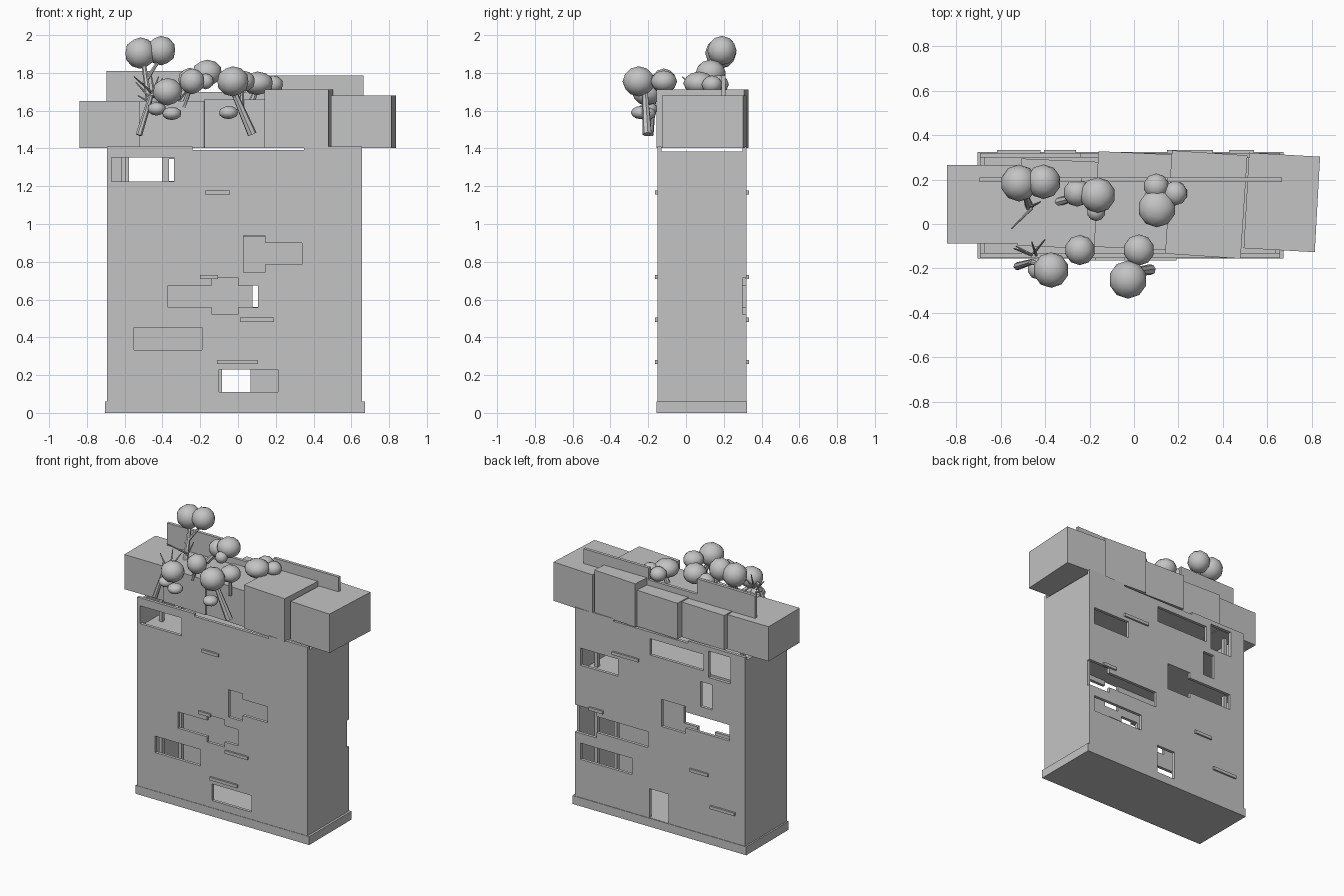
import bpy, bmesh, math
from mathutils import Vector

grey = bpy.data.materials.new("plain_grey")
grey.diffuse_color = (0.55, 0.55, 0.55, 1)


def finish(name, bm, smooth=False):
    me = bpy.data.meshes.new(name)
    bm.to_mesh(me)
    bm.free()
    me.materials.append(grey)
    for p in me.polygons:
        p.use_smooth = smooth
    ob = bpy.data.objects.new(name, me)
    bpy.context.collection.objects.link(ob)
    return ob


def box(name, x0, x1, y0, y1, z0, z1, rot=0):
    bm = bmesh.new()
    bmesh.ops.create_cube(bm, size=1)
    for v in bm.verts:
        v.co = Vector((v.co.x * (x1 - x0), v.co.y * (y1 - y0), v.co.z * (z1 - z0)))
    ob = finish(name, bm)
    ob.location = ((x0 + x1) / 2, (y0 + y1) / 2, (z0 + z1) / 2)
    ob.rotation_euler.z = math.radians(rot)
    return ob


def wall(name, y, holes):
    """Thin upright wall with rectangular openings (x0, x1, z0, z1)."""
    xs, zs = {X0, X1}, {0.06, TOP}
    for a, b, c, d in holes:
        xs |= {max(a, X0), min(b, X1)}
        zs |= {c, min(d, TOP)}
    xs, zs = sorted(xs), sorted(zs)
    bm = bmesh.new()
    for a, b in zip(xs, xs[1:]):
        for c, d in zip(zs, zs[1:]):
            mx, mz = (a + b) / 2, (c + d) / 2
            if any(h[0] < mx < h[1] and h[2] < mz < h[3] for h in holes):
                continue
            bm.faces.new([bm.verts.new(p) for p in ((a, y, c), (b, y, c), (b, y, d), (a, y, d))])
    bmesh.ops.remove_doubles(bm, verts=bm.verts, dist=1e-5)
    ob = finish(name, bm)
    m = ob.modifiers.new("thickness", 'SOLIDIFY')
    m.thickness, m.offset = T, 0


X0, X1, Y0, Y1, TOP, T = -0.693, 0.656, -0.152, 0.32, 1.41, 0.022

# hollow building shell
box("base_plinth", -0.704, 0.672, -0.155, 0.324, 0, 0.06)
wall("front_wall", Y0 + T / 2, [
    (-0.67, -0.34, 1.225, 1.353),
    (0.03, 0.143, 0.743, 0.94), (0.143, 0.339, 0.785, 0.90),
    (-0.37, 0.106, 0.557, 0.674), (-0.138, 0.0, 0.52, 0.716),
    (-0.55, -0.19, 0.334, 0.452),
    (-0.10, 0.212, 0.111, 0.23),
    (-0.24, 0.35, 1.392, 1.5)])
wall("back_wall", Y1 - T / 2, [
    (-0.364, 0.06, 1.228, 1.345), (-0.577, -0.402, 1.19, 1.38),
    (-0.43, -0.34, 0.965, 1.145), (0.316, 0.612, 1.007, 1.13),
    (-0.57, -0.22, 0.78, 0.895), (-0.22, -0.03, 0.74, 0.935),
    (0.076, 0.484, 0.56, 0.674), (0.484, 0.7, 0.52, 0.715),
    (0.204, 0.612, 0.333, 0.45), (-0.084, 0.065, 0.062, 0.27),
    (-0.24, 0.35, 1.392, 1.5)])
box("left_wall", X0, X0 + T, Y0 + T, Y1 - T, 0.06, 1.385)
box("right_wall", X1 - T, X1, Y0 + T, Y1 - T, 0.06, 1.385)

# inside floors and posts
for z in (0.95, 1.205):
    box("inner_floor", X0 + T, X1 - T, Y0 + T, Y1 - T, z - 0.015, z)
for x, ys in ((-0.605, (0.0, 0.22)), (0.585, (0.17, -0.05))):
    for y in ys:
        box("inner_post", x - 0.013, x + 0.013, y - 0.013, y + 0.013, 0.06, 1.38)

# small ledges on both faces
for x0, x1, z in ((-0.175, -0.043, 1.167), (-0.20, -0.106, 0.72), (0.01, 0.19, 0.493), (-0.11, 0.106, 0.27)):
    box("front_ledge", x0, x1, Y0 - 0.013, Y0 + 0.005, z - 0.011, z + 0.011)
for x0, x1, z in ((0.148, 0.355, 1.167), (0.428, 0.54, 0.72), (-0.404, -0.26, 0.493), (-0.615, -0.42, 0.27)):
    box("back_ledge", x0, x1, Y1 - 0.005, Y1 + 0.013, z - 0.011, z + 0.011)

# overhanging roof blocks
for x0, x1, y0, y1, z, r in ((-0.84, -0.515, -0.087, 0.265, 1.65, 0),
                             (-0.515, -0.17, -0.105, 0.287, 1.652, -2.5),
                             (-0.17, 0.165, -0.11, 0.32, 1.66, -2.5),
                             (0.155, 0.495, -0.145, 0.32, 1.712, -3.8),
                             (0.505, 0.825, -0.118, 0.312, 1.68, -3.2)):
    box("roof_block", x0, x1, y0, y1, 1.402, z, r)

# thin parapet panels standing on the roof
for x0, x1, z in ((-0.695, -0.235, 1.81), (-0.235, 0.15, 1.70), (0.15, 0.665, 1.785)):
    box("parapet_panel", x0, x1, 0.188, 0.21, 1.5, z)


def foliage(x, y, z, r, h=None):
    bm = bmesh.new()
    bmesh.ops.create_icosphere(bm, subdivisions=2, radius=r)
    for v in bm.verts:
        v.co.z *= (h or r) / r
    finish("foliage", bm, True).location = (x, y, z)


def branch(name, a, b, r0, r1):
    a, b = Vector(a), Vector(b)
    bm = bmesh.new()
    bmesh.ops.create_cone(bm, cap_ends=True, segments=7, radius1=r0, radius2=r1, depth=(b - a).length)
    ob = finish(name, bm)
    ob.location = (a + b) / 2
    ob.rotation_euler = (b - a).to_track_quat('Z', 'Y').to_euler()


# rounded tree crowns
for f in ((-0.517, 0.184, 1.905, 0.083), (-0.407, 0.19, 1.918, 0.078),
          (-0.163, 0.13, 1.80, 0.08, 0.07), (-0.256, 0.14, 1.765, 0.062),
          (-0.17, 0.055, 1.755, 0.042), (0.10, 0.17, 1.74, 0.057, 0.05),
          (0.185, 0.138, 1.738, 0.055, 0.048), (0.103, 0.07, 1.745, 0.085, 0.062),
          (-0.243, -0.117, 1.755, 0.068), (-0.373, -0.207, 1.70, 0.08, 0.073),
          (0.022, -0.117, 1.755, 0.07, 0.058), (-0.027, -0.25, 1.755, 0.086, 0.08),
          (-0.43, -0.2, 1.61, 0.05, 0.036), (-0.35, -0.21, 1.585, 0.052, 0.035),
          (-0.05, -0.24, 1.59, 0.052, 0.035)):
    foliage(*f)

# trunks
for a, b, r0, r1 in (((-0.525, -0.19, 1.47), (-0.46, -0.17, 1.68), 0.018, 0.013),
                     ((-0.46, -0.17, 1.68), (-0.373, -0.2, 1.72), 0.012, 0.007),
                     ((0.075, -0.205, 1.475), (-0.04, -0.22, 1.74), 0.025, 0.015),
                     ((-0.47, 0.075, 1.64), (-0.50, 0.17, 1.86), 0.018, 0.012),
                     ((-0.50, 0.12, 1.74), (-0.41, 0.18, 1.88), 0.012, 0.008),
                     ((-0.34, 0.10, 1.64), (-0.22, 0.13, 1.78), 0.02, 0.012),
                     ((-0.29, -0.1, 1.62), (-0.245, -0.115, 1.74), 0.014, 0.01),
                     ((0.02, -0.12, 1.6), (0.022, -0.117, 1.74), 0.014, 0.01),
                     ((0.07, 0.1, 1.64), (0.11, 0.1, 1.74), 0.018, 0.012)):
    branch("trunk", a, b, r0, r1)

# bare twigs
for a, b in (((-0.46, -0.14, 1.66), (-0.54, -0.11, 1.75)), ((-0.45, -0.13, 1.67), (-0.40, -0.07, 1.77)),
             ((-0.46, -0.14, 1.64), (-0.53, -0.1, 1.68)), ((-0.44, -0.14, 1.67), (-0.46, -0.08, 1.79)),
             ((-0.46, 0.07, 1.70), (-0.55, -0.02, 1.78)), ((-0.46, 0.08, 1.68), (-0.42, 0.1, 1.78))):
    branch("twig", a, b, 0.007, 0.003)
